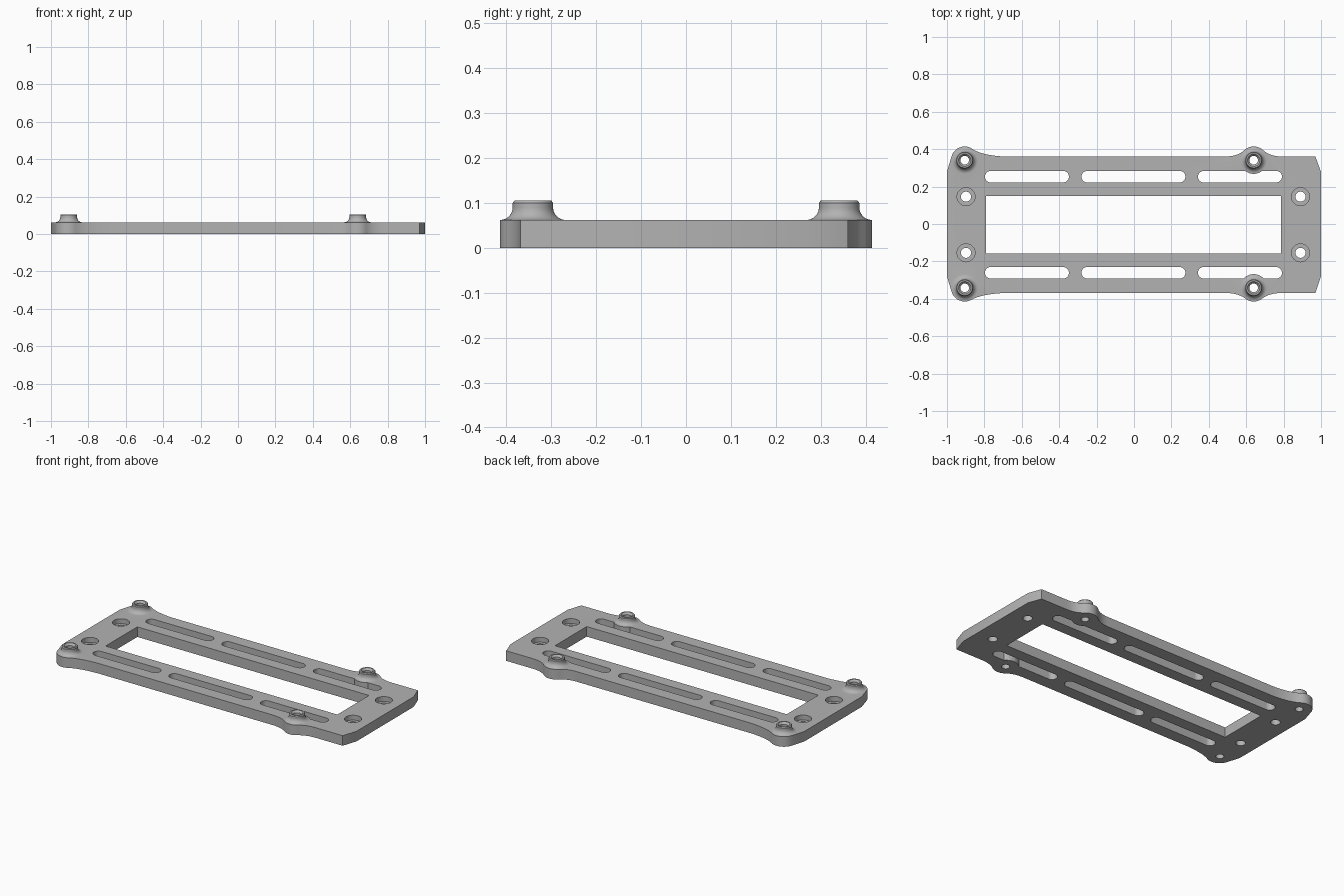
import bpy
import bmesh
from math import sin, cos, pi, radians

if "Cube" in bpy.data.objects:
    bpy.data.objects.remove(bpy.data.objects["Cube"])

THICK = 0.062        # plate thickness
OFFSET = -0.004      # plate sits slightly off the standoff centre line
BOSS_R = 0.073
BOSS_Y = 0.341
BOSS_X = (-0.905, 0.64)

grey = bpy.data.materials.new("grey_plastic")
grey.use_nodes = True
grey.diffuse_color = (0.45, 0.45, 0.45, 1)
grey.node_tree.nodes["Principled BSDF"].inputs["Base Color"].default_value = (0.45, 0.45, 0.45, 1)


def make_object(name, bm):
    bmesh.ops.recalc_face_normals(bm, faces=bm.faces)
    mesh = bpy.data.meshes.new(name)
    bm.to_mesh(mesh)
    bm.free()
    mesh.materials.append(grey)
    obj = bpy.data.objects.new(name, mesh)
    bpy.context.collection.objects.link(obj)
    return obj


def loft(name, rings):
    """Closed solid through a stack of matching point rings."""
    bm = bmesh.new()
    rings = [[bm.verts.new(p) for p in ring] for ring in rings]
    for a, b in zip(rings, rings[1:]):
        for i in range(len(a)):
            j = (i + 1) % len(a)
            bm.faces.new((a[i], a[j], b[j], b[i]))
    bm.faces.new(rings[0])
    bm.faces.new(rings[-1])
    return make_object(name, bm)


def prism(name, outline, z0, z1):
    return loft(name, [[(x, y, z) for x, y in outline] for z in (z0, z1)])


def lathe(name, cx, cy, profile, n=48):
    return loft(name, [[(cx + r * cos(2 * pi * i / n), cy + r * sin(2 * pi * i / n), z)
                        for i in range(n)] for r, z in profile])


def arc(cx, cy, r, a0, a1, n=14):
    return [(cx + r * cos(radians(a0 + (a1 - a0) * i / n)),
             cy + r * sin(radians(a0 + (a1 - a0) * i / n))) for i in range(n + 1)]


def ease(p, ctrl, q, n=8):
    """Quadratic curve from p to q, leaving out both ends."""
    ts = [i / n for i in range(1, n)]
    return [tuple((1 - t) ** 2 * a + 2 * t * (1 - t) * c + t * t * b
                  for a, c, b in zip(p, ctrl, q)) for t in ts]


def half_outline(side):
    """One long edge of the plate, from the left end to the right end."""
    edge = 0.365 + side * OFFSET
    corner = arc(BOSS_X[0], BOSS_Y, BOSS_R + 0.0005, 165, 62)
    ear = arc(BOSS_X[1], BOSS_Y, BOSS_R + 0.0005, 130, 50)
    flat_start, ear_start, ear_end = (-0.70, edge), (0.49, edge), (0.79, edge)
    pts = [(-1, 0.28)] + corner
    pts += ease(corner[-1], (-0.82, edge + 0.007), flat_start) + [flat_start, ear_start]
    pts += ease(ear_start, (0.555, edge), ear[0]) + ear
    pts += ease(ear[-1], (0.725, edge), ear_end) + [ear_end]
    pts += [(0.97, edge), (1, 0.278)]
    return [(x, side * y) for x, y in pts]


def combine(target, tool, operation):
    mod = target.modifiers.new(tool.name, 'BOOLEAN')
    mod.operation = operation
    mod.solver = 'EXACT'
    mod.object = tool
    bpy.context.view_layer.objects.active = target
    bpy.ops.object.modifier_apply(modifier=mod.name)
    bpy.data.objects.remove(tool)


# Base plate
plate = prism("mounting_plate", half_outline(1) + half_outline(-1)[::-1], 0, THICK)

# Central window
w0, w1, h = -0.79, 0.786, 0.154
window = [(w0, OFFSET - h), (w1, OFFSET - h), (w1, OFFSET + h), (w0, OFFSET + h)]
combine(plate, prism("window_cutter", window, -0.1, 0.2), 'DIFFERENCE')

# Three strap slots along each rail
for side in (1, -1):
    y = side * 0.257 + OFFSET
    for x0, x1 in ((-0.797, -0.348), (-0.281, 0.275), (0.342, 0.791)):
        r = 0.031
        slot = arc(x0 + r, y, r, 90, 270) + arc(x1 - r, y, r, -90, 90)
        combine(plate, prism("slot_cutter", slot, -0.1, 0.2), 'DIFFERENCE')

# Counterbored screw holes at both ends
for x in (-0.898, 0.89):
    for side in (1, -1):
        hole = [(0.027, -0.1), (0.027, 0.032), (0.048, 0.032), (0.048, 0.2)]
        combine(plate, lathe("screw_cutter", x, side * 0.15 + OFFSET, hole), 'DIFFERENCE')

# Flared standoffs, each with a chamfered bore
flare = [(BOSS_R - 0.028 * sin(pi / 2 * i / 8),
          THICK + 0.028 * (1 - cos(pi / 2 * i / 8))) for i in range(9)]
standoff = [(BOSS_R, 0)] + flare + [(0.045, 0.1), (0.041, 0.105)]
bore = [(0.023, -0.1), (0.023, 0.093), (0.033, 0.105), (0.033, 0.2)]
for x in BOSS_X:
    for side in (1, -1):
        combine(plate, lathe("standoff", x, side * BOSS_Y, standoff), 'UNION')
        combine(plate, lathe("bore_cutter", x, side * BOSS_Y, bore), 'DIFFERENCE')

# Smooth curved walls, crisp edges
bpy.ops.object.select_all(action='DESELECT')
plate.select_set(True)
bpy.context.view_layer.objects.active = plate
bpy.ops.object.shade_smooth_by_angle(angle=radians(30))
